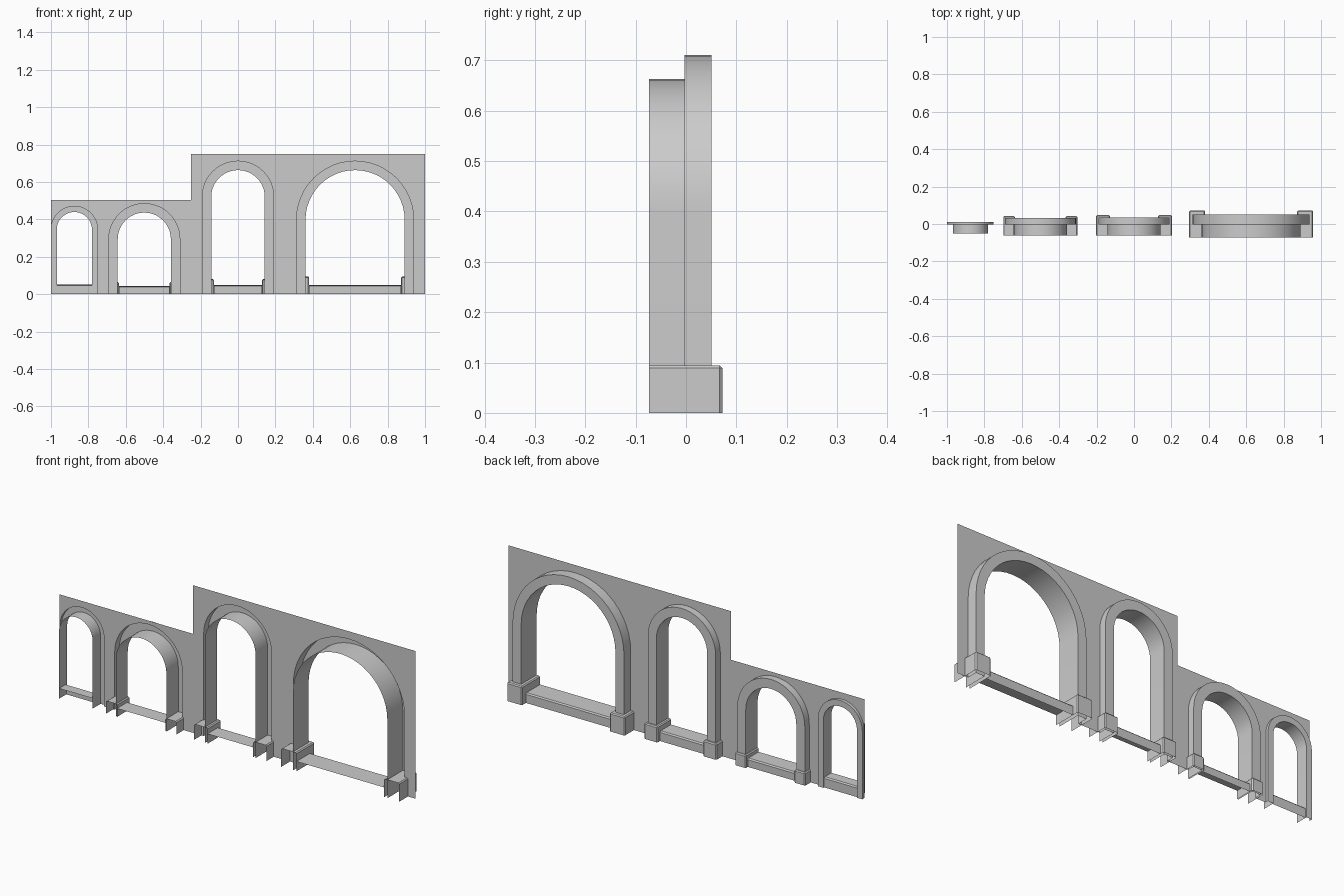
import bpy, bmesh, math

if "Cube" in bpy.data.objects:
    bpy.data.objects.remove(bpy.data.objects["Cube"])

stone = bpy.data.materials.new("light_grey_stone")
stone.diffuse_color = (0.6, 0.6, 0.6, 1)
stone.use_nodes = True
stone.node_tree.nodes["Principled BSDF"].inputs["Base Color"].default_value = stone.diffuse_color

WALL_Y = -0.003
STEP_X = -0.25
SEGMENTS = 24

# centre x, outer radius, inner radius, spring height, front y, trim back y,
# sill height, sill back y, base (outer half, inner half, height, back y)
ARCHES = [
    dict(name="narrow_low", cx=-0.875, ro=0.1245, ri=0.094, spring=0.345, front=-0.052,
         trim=0.012, sill=0.052, sill_back=0.006, base=None),
    dict(name="wide_low", cx=-0.501, ro=0.19, ri=0.142, spring=0.294, front=-0.062,
         trim=0.033, sill=0.043, sill_back=0.025, base=(0.198, 0.136, 0.065, 0.042)),
    dict(name="narrow_tall", cx=0.0, ro=0.191, ri=0.143, spring=0.52, front=-0.062,
         trim=0.034, sill=0.05, sill_back=0.026, base=(0.203, 0.128, 0.08, 0.047)),
    dict(name="wide_tall", cx=0.626, ro=0.313, ri=0.265, spring=0.398, front=-0.0735,
         trim=0.051, sill=0.05, sill_back=0.04, base=(0.3315, 0.246, 0.094, 0.072)),
]


def make_object(name, bm, smooth=False):
    mesh = bpy.data.meshes.new(name)
    bm.to_mesh(mesh)
    bm.free()
    mesh.materials.append(stone)
    obj = bpy.data.objects.new(name, mesh)
    bpy.context.collection.objects.link(obj)
    if smooth:
        bpy.ops.object.select_all(action='DESELECT')
        obj.select_set(True)
        bpy.context.view_layer.objects.active = obj
        bpy.ops.object.shade_smooth_by_angle(angle=math.radians(30))
    return obj


def arch_path(cx, r, spring):
    """Left foot, half circle, right foot as (x, z) points."""
    arc = [(cx - r * math.cos(math.pi * i / SEGMENTS),
            spring + r * math.sin(math.pi * i / SEGMENTS)) for i in range(SEGMENTS + 1)]
    return [(cx - r, 0)] + arc + [(cx + r, 0)]


def strip(bm, rows):
    """Quads between successive rows of points."""
    rows = [[bm.verts.new(p) for p in row] for row in rows]
    for a, b in zip(rows, rows[1:]):
        for i in range(len(a) - 1):
            bm.faces.new((a[i], b[i], b[i + 1], a[i + 1]))


# Stepped sheet wall: upright slices from the lower outline to the wall top
outline = [(-1, 0)]
for a in ARCHES:
    outline += arch_path(a["cx"], a["ro"], a["spring"])
    if a["name"] == "wide_low":
        outline.append((STEP_X, 0))
outline.append((1, 0))
bm = bmesh.new()
for (x0, z0), (x1, z1) in zip(outline, outline[1:]):
    if x1 - x0 > 1e-5:
        top = 0.503 if (x0 + x1) / 2 < STEP_X else 0.75
        bm.faces.new([bm.verts.new((x, WALL_Y, z)) for x, z in
                      ((x0, z0), (x1, z1), (x1, top), (x0, top))])
bmesh.ops.remove_doubles(bm, verts=bm.verts[:], dist=1e-5)
make_object("wall", bm)

for a in ARCHES:
    cx, name = a["cx"], a["name"]

    # Raised trim at the back, with the reveal running through to the front
    bm = bmesh.new()
    section = [(a["ro"], WALL_Y), (a["ro"], a["trim"]), (a["ri"], a["trim"]), (a["ri"], a["front"])]
    strip(bm, [[(x, y, z) for x, z in arch_path(cx, r, a["spring"])] for r, y in section])
    make_object(name + "_arch_trim", bm, smooth=True)

    # Sill with a chamfered back edge
    half = a["base"][1] if a["base"] else a["ri"]
    top, back, c = a["sill"], a["sill_back"], 0.006
    bm = bmesh.new()
    strip(bm, [[(cx - half, y, z), (cx + half, y, z)] for y, z in
               ((a["front"], top), (back - c, top), (back, top - c), (back, 0))])
    make_object(name + "_sill", bm)

    # Chamfered base blocks, open at the front and underneath
    if a["base"]:
        outer, inner, height, back = a["base"]
        for side, label in ((-1, "left"), (1, "right")):
            bm = bmesh.new()
            bmesh.ops.create_cube(bm, size=1)
            for v in bm.verts:
                at_outer = v.co.x * side > 0
                v.co.x = cx + side * (outer if at_outer else inner)
                v.co.y = back if v.co.y > 0 else a["front"]
                v.co.z = height if v.co.z > 0 else 0
            bm.normal_update()
            hidden = [f for f in bm.faces if f.normal.y < -0.5 or f.normal.z < -0.5]
            bmesh.ops.delete(bm, geom=hidden, context='FACES')
            corners = [e for e in bm.edges if len(e.link_faces) == 2]
            bmesh.ops.bevel(bm, geom=corners, offset=0.005, segments=1, affect='EDGES')
            make_object(name + "_base_" + label, bm)
